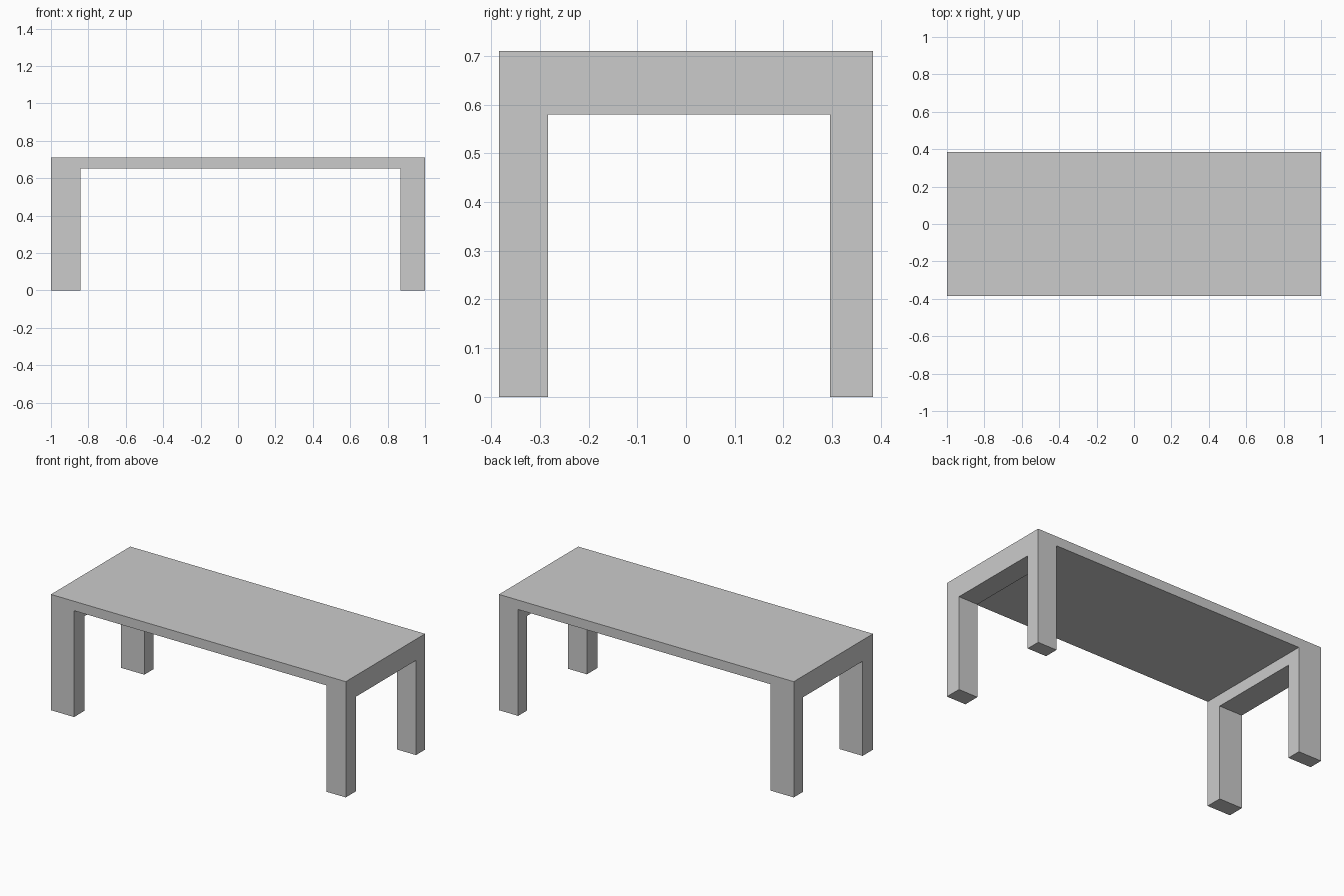
import bpy
import bmesh

if "Cube" in bpy.data.objects:
    bpy.data.objects.remove(bpy.data.objects["Cube"])

HALF_X, HALF_Y, HEIGHT = 1.0, 0.384, 0.71
SLAB_BOTTOM, APRON_BOTTOM = 0.652, 0.58
LEFT_INNER, RIGHT_INNER = -0.843, 0.87     # inner leg faces along x
FRONT_INNER, BACK_INNER = -0.283, 0.296    # inner leg faces along y


def extrude_profile(name, points, direction):
    """Extrude a closed planar profile into a solid object."""
    bm = bmesh.new()
    face = bm.faces.new([bm.verts.new(p) for p in points])
    moved = bmesh.ops.extrude_face_region(bm, geom=[face], use_keep_orig=True)["geom"]
    verts = [g for g in moved if isinstance(g, bmesh.types.BMVert)]
    bmesh.ops.translate(bm, verts=verts, vec=direction)
    bmesh.ops.recalc_face_normals(bm, faces=bm.faces)
    mesh = bpy.data.meshes.new(name)
    bm.to_mesh(mesh)
    bm.free()
    obj = bpy.data.objects.new(name, mesh)
    bpy.context.collection.objects.link(obj)
    return obj


# Table: front arch profile swept through the full depth
arch = [(-HALF_X, 0), (LEFT_INNER, 0), (LEFT_INNER, SLAB_BOTTOM),
        (RIGHT_INNER, SLAB_BOTTOM), (RIGHT_INNER, 0), (HALF_X, 0),
        (HALF_X, HEIGHT), (-HALF_X, HEIGHT)]
table = extrude_profile("table", [(x, -HALF_Y, z) for x, z in arch], (0, 2 * HALF_Y, 0))

# Opening under the end aprons, splitting each end into two legs
opening = [(FRONT_INNER, -0.1), (BACK_INNER, -0.1),
           (BACK_INNER, APRON_BOTTOM), (FRONT_INNER, APRON_BOTTOM)]
cutter = extrude_profile("leg_opening_cutter", [(-1.2, y, z) for y, z in opening], (2.4, 0, 0))
cutter.hide_render = True

cut = table.modifiers.new("leg_opening", 'BOOLEAN')
cut.operation = 'DIFFERENCE'
cut.solver = 'EXACT'
cut.object = cutter
bpy.context.view_layer.objects.active = table
bpy.ops.object.modifier_apply(modifier=cut.name)
bpy.data.objects.remove(cutter)
